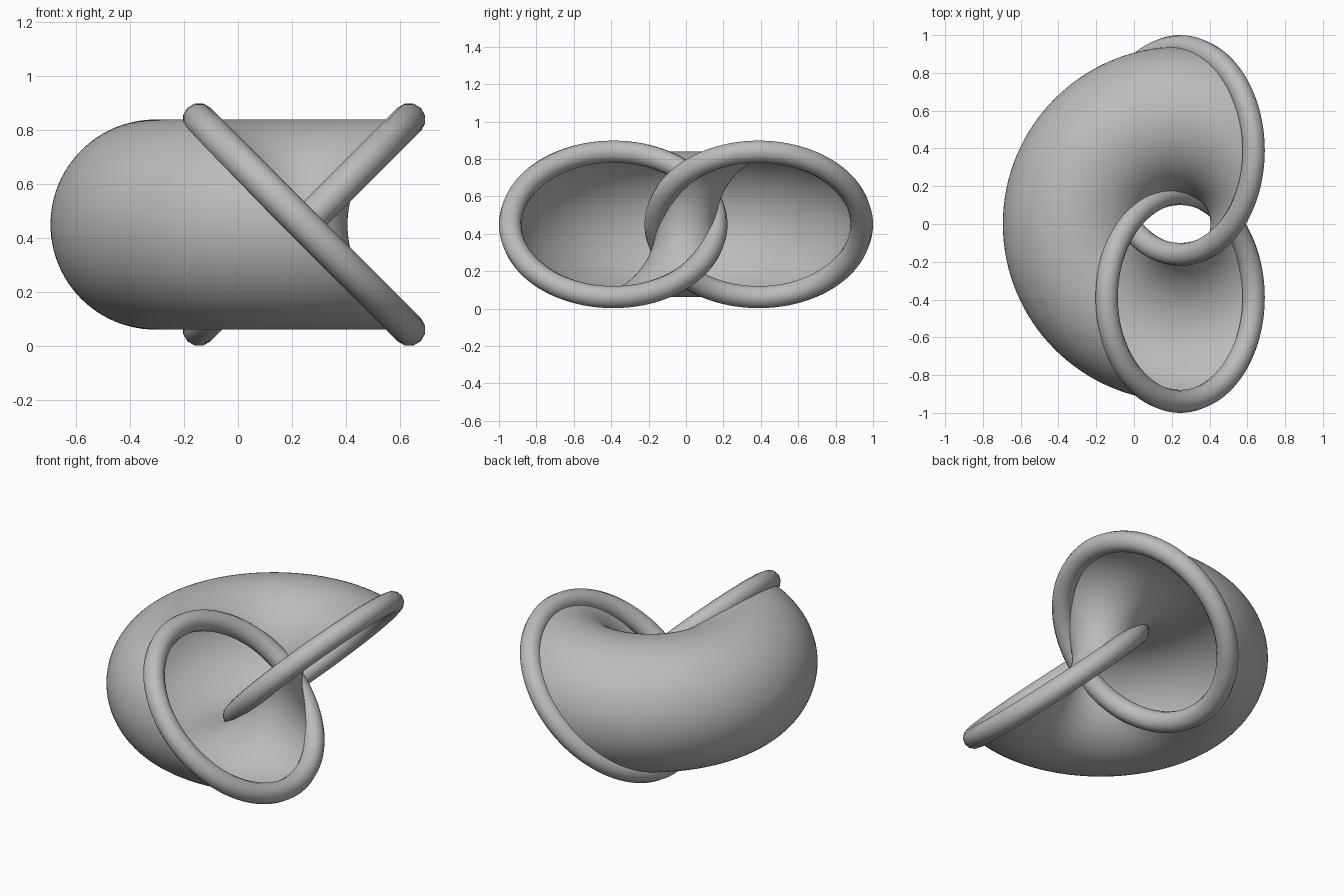
import bpy, bmesh
from math import sin, cos, pi, sqrt
from mathutils import Vector, Matrix

cube = bpy.data.objects.get("Cube")
if cube:
    bpy.data.objects.remove(cube)

TUBE = 0.061                             # ring thickness radius
R = (1 - TUBE) / (1 + sqrt(0.5))         # ring radius and torus major radius
r = R * sqrt(0.5)                        # torus minor radius and ring offset
CENTRE = Vector(((R - TUBE) / 2, 0, r + TUBE))

grey = bpy.data.materials.new("mid grey")
grey.use_nodes = True
colour = (0.5, 0.5, 0.5, 1)
grey.diffuse_color = colour
grey.node_tree.nodes["Principled BSDF"].inputs["Base Color"].default_value = colour


def ring_frame(t):
    """Point on the tilted front ring and its outward direction."""
    out = Vector((cos(t) * sqrt(0.5), sin(t), -cos(t) * sqrt(0.5)))
    return out * R - Vector((0, r, 0)), out


def grid_object(name, rows, wrap_rows):
    """Skin a list of closed loops into a smooth mesh."""
    bm = bmesh.new()
    loops = [[bm.verts.new(p) for p in row] for row in rows]
    pairs = list(zip(loops, loops[1:]))
    if wrap_rows:
        pairs.append((loops[-1], loops[0]))
    for a, b in pairs:
        n = len(a)
        for i in range(n):
            j = (i + 1) % n
            bm.faces.new((a[i], a[j], b[j], b[i]))
    bmesh.ops.recalc_face_normals(bm, faces=bm.faces)
    for f in bm.faces:
        f.smooth = True
    mesh = bpy.data.meshes.new(name)
    bm.to_mesh(mesh)
    bm.free()
    mesh.materials.append(grey)
    ob = bpy.data.objects.new(name, mesh)
    ob.location = CENTRE
    bpy.context.collection.objects.link(ob)


SEG, SIDES, STEPS = 96, 12, 64
angles = [2 * pi * i / SEG for i in range(SEG)]
normal = Vector((1, 0, 1)).normalized()

# Two linked rings, the back one a half turn of the front one
for name, turn in (("front_ring", 0), ("back_ring", pi)):
    spin = Matrix.Rotation(turn, 3, 'Z')
    rows = []
    for t in angles:
        p, out = ring_frame(t)
        rows.append([spin @ (p + TUBE * (out * cos(a) + normal * sin(a)))
                     for a in (2 * pi * k / SIDES for k in range(SIDES))])
    grid_object(name, rows, True)

# Thin curved sheet swept by the front ring turning into the back ring
sheet = []
for k in range(STEPS + 1):
    spin = Matrix.Rotation(-pi * k / STEPS, 3, 'Z')
    sheet.append([spin @ ring_frame(t)[0] for t in angles])
grid_object("spanning_sheet", sheet, False)
